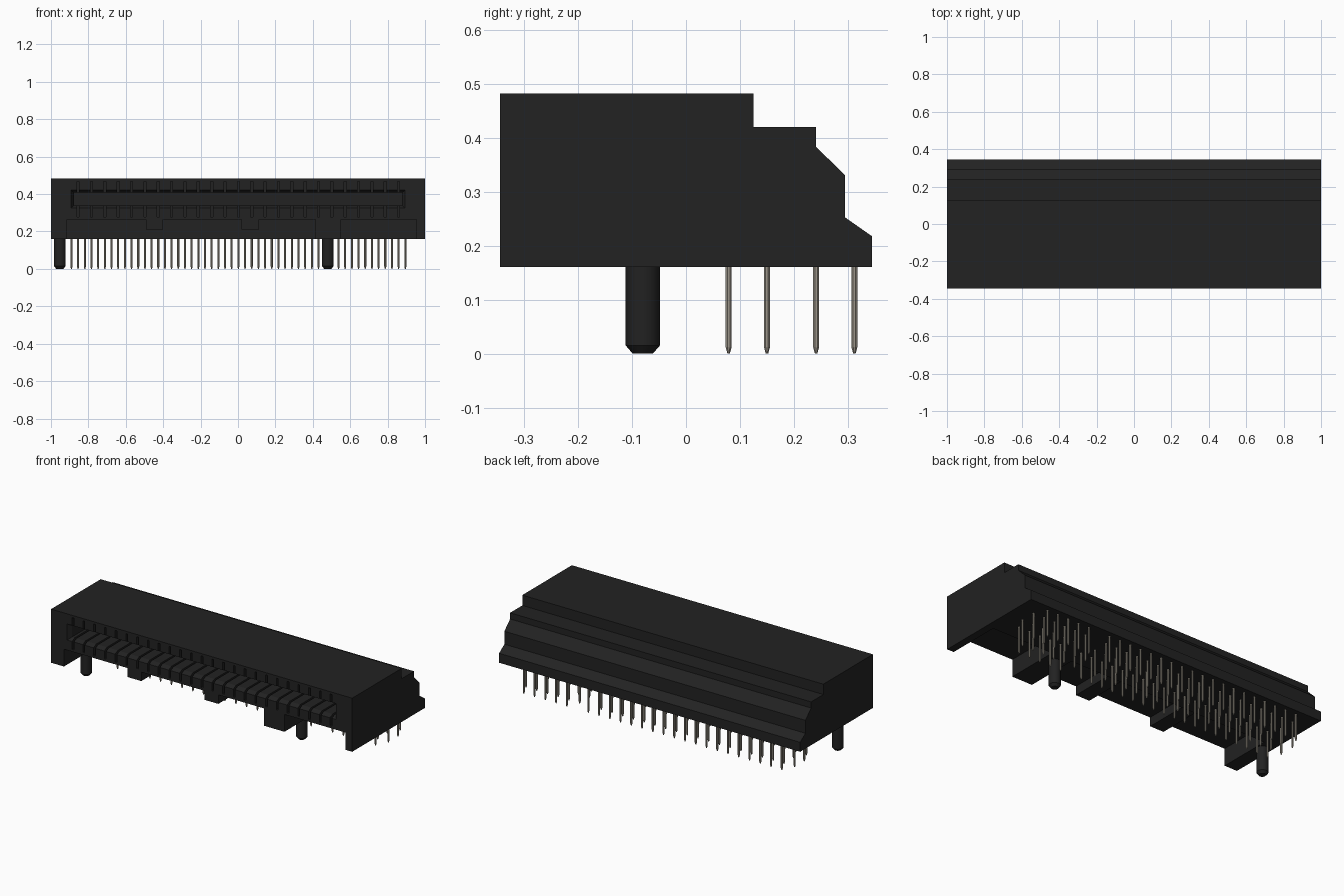
import bpy, bmesh, math

if "Cube" in bpy.data.objects:
    bpy.data.objects.remove(bpy.data.objects["Cube"], do_unlink=True)


def material(name, rgb, rough):
    m = bpy.data.materials.new(name)
    m.use_nodes = True
    m.diffuse_color = (*rgb, 1)
    bsdf = m.node_tree.nodes["Principled BSDF"]
    bsdf.inputs["Base Color"].default_value = (*rgb, 1)
    bsdf.inputs["Roughness"].default_value = rough
    return m


BLACK = material("black plastic", (0.016, 0.016, 0.016), 0.6)
METAL = material("tinned metal", (0.33, 0.30, 0.25), 0.5)


def finish(bm, name, mat):
    bmesh.ops.recalc_face_normals(bm, faces=bm.faces)
    me = bpy.data.meshes.new(name)
    bm.to_mesh(me)
    bm.free()
    me.materials.append(mat)
    ob = bpy.data.objects.new(name, me)
    bpy.context.collection.objects.link(ob)
    return ob


def loft(bm, rings):
    """Skin a closed solid through rings of points."""
    loops = [[bm.verts.new(p) for p in r] for r in rings]
    n = len(loops[0])
    for a, b in zip(loops, loops[1:]):
        for i in range(n):
            j = (i + 1) % n
            bm.faces.new((a[i], a[j], b[j], b[i]))
    bm.faces.new(loops[0])
    bm.faces.new(loops[-1])


def rect(y, x0, x1, z0, z1):
    return [(x0, y, z0), (x1, y, z0), (x1, y, z1), (x0, y, z1)]


def box(bm, x0, x1, y0, y1, z0, z1):
    loft(bm, [rect(y0, x0, x1, z0, z1), rect(y1, x0, x1, z0, z1)])


def post(bm, x, y, sections, sides):
    """Round upright post through (radius, height) sections."""
    loft(bm, [[(x + r * math.cos(2 * math.pi * (i + 0.5) / sides),
                y + r * math.sin(2 * math.pi * (i + 0.5) / sides), z)
               for i in range(sides)] for r, z in sections])


def carve(target, bm, name):
    """Cut a shape out of the target and drop the cutter."""
    cutter = finish(bm, name, BLACK)
    cutter.hide_render = True
    mod = target.modifiers.new(name, "BOOLEAN")
    mod.operation = "DIFFERENCE"
    mod.solver = "EXACT"
    mod.object = cutter
    bpy.context.view_layer.objects.active = target
    bpy.ops.object.modifier_apply(modifier=mod.name)
    bpy.data.objects.remove(cutter, do_unlink=True)


# Housing: stepped side profile extruded along its length
FRONT, BASE, STEP = -0.345, 0.16, -0.02
profile = [(FRONT, BASE), (FRONT, 0.482), (0.125, 0.482), (0.125, 0.42),
           (0.241, 0.42), (0.241, 0.383), (0.295, 0.33), (0.295, 0.252),
           (0.345, 0.217), (0.345, BASE)]
bm = bmesh.new()
loft(bm, [[(x, y, z) for y, z in profile] for x in (-1, 1)])
housing = finish(bm, "housing", BLACK)

# Recesses under the front, leaving end legs and a centre block
bm = bmesh.new()
for x0, x1 in ((-0.915, 0.415), (0.55, 0.955)):
    box(bm, x0, x1, -0.4, STEP, 0.1, 0.264)
carve(housing, bm, "recess_cutter")

# Card slot with a chamfered mouth
bm = bmesh.new()
loft(bm, [rect(-0.37, -0.894, 0.894, 0.325, 0.421),
          rect(FRONT, -0.894, 0.894, 0.325, 0.421),
          rect(-0.32, -0.878, 0.878, 0.338, 0.408),
          rect(-0.06, -0.878, 0.878, 0.338, 0.408)])
carve(housing, bm, "slot_cutter")

# Contact grooves above and below the slot
PITCH = 0.0357
FIRST = 0.8945
bm = bmesh.new()
for i in range(25):
    x = FIRST - PITCH * (2 * i + 1)
    box(bm, x - 0.006, x + 0.006, -0.38, -0.08, 0.278, 0.468)
carve(housing, bm, "groove_cutter")

# Small tabs hanging below the front lip
for i, x in enumerate((-0.447, 0.065)):
    bm = bmesh.new()
    box(bm, x - 0.046, x + 0.046, FRONT, STEP + 0.01, 0.21, 0.27)
    finish(bm, f"lip_tab_{i + 1}", BLACK)

# Locating pegs with chamfered tips
for i, x in enumerate((-0.953, 0.48)):
    bm = bmesh.new()
    post(bm, x, -0.08, [(0.019, 0), (0.032, 0.015), (0.032, BASE + 0.02)], 24)
    peg = finish(bm, f"locating_peg_{i + 1}", BLACK)
    bpy.ops.object.select_all(action="DESELECT")
    peg.select_set(True)
    bpy.context.view_layer.objects.active = peg
    bpy.ops.object.shade_smooth_by_angle(angle=math.radians(30))

# Solder pins: four staggered rows with a gap at the centre block
bm = bmesh.new()
for i in range(51):
    if i in (11, 12):
        continue
    for y in ((0.15, 0.241) if i % 2 == 0 else (0.079, 0.312)):
        post(bm, FIRST - PITCH * i, y,
             [(0.0025, 0), (0.006, 0.012), (0.006, BASE + 0.02)], 8)
finish(bm, "solder_pins", METAL)
